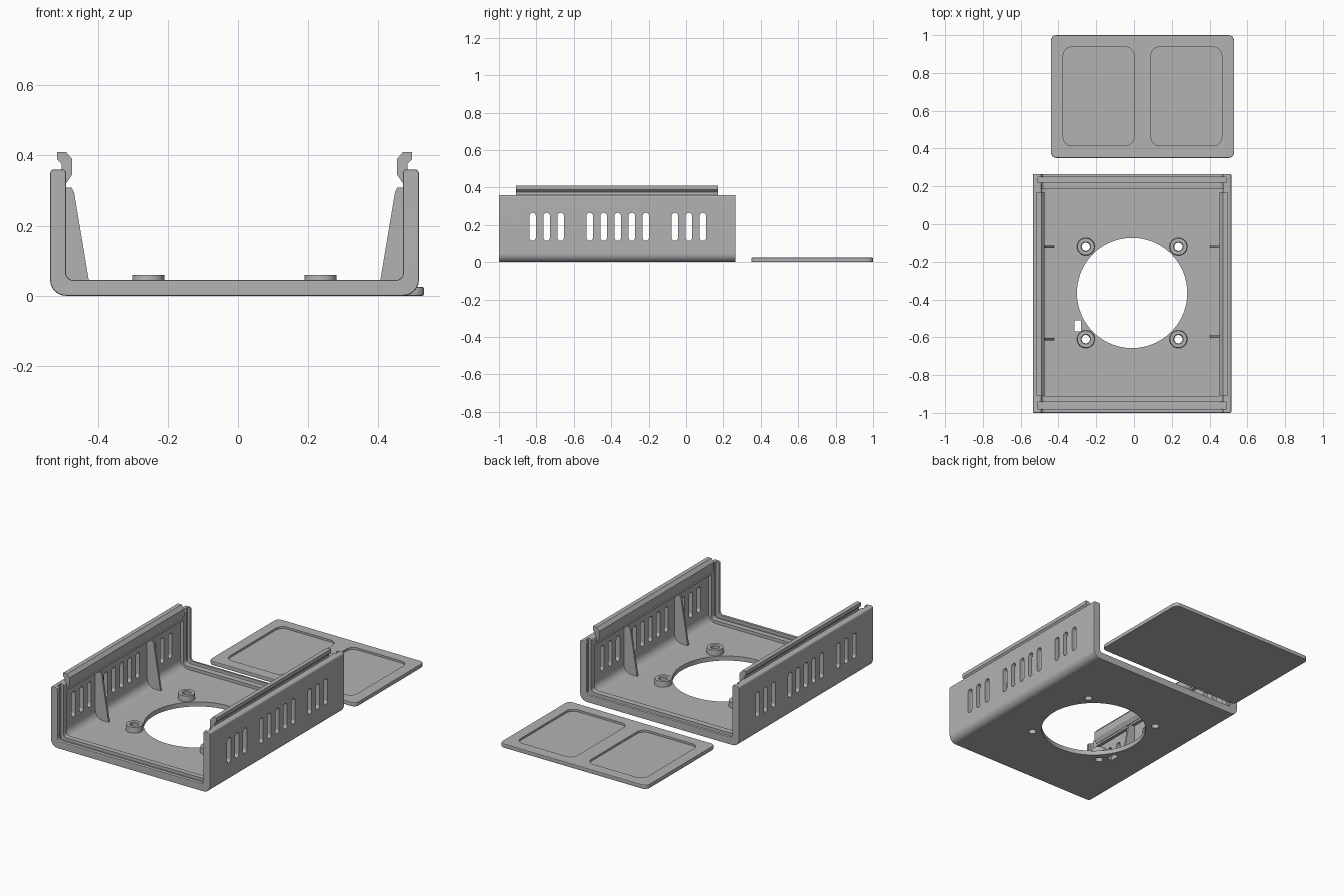
import bpy, bmesh, math
from mathutils import Vector

if "Cube" in bpy.data.objects:
    bpy.data.objects.remove(bpy.data.objects["Cube"])

CX, CY = -0.01, -0.365          # middle of the tray
FRONT, BACK = -1.0, 0.265       # tray ends

grey = bpy.data.materials.new("plain grey")
grey.use_nodes = True
grey.diffuse_color = (0.45, 0.45, 0.45, 1)
grey.node_tree.nodes["Principled BSDF"].inputs["Base Color"].default_value = grey.diffuse_color


def fillet(corners, seg=6):
    """Outline from (a, b, radius) corners."""
    out = []
    n = len(corners)
    for i, (a, b, r) in enumerate(corners):
        p = Vector((a, b))
        if r == 0:
            out.append(p)
            continue
        u = (Vector(corners[i - 1][:2]) - p).normalized()
        v = (Vector(corners[(i + 1) % n][:2]) - p).normalized()
        half = u.angle(v) / 2
        c = p + (u + v).normalized() * r / math.sin(half)
        s = p + u * r / math.tan(half) - c
        e = p + v * r / math.tan(half) - c
        start = math.atan2(s.y, s.x)
        turn = (math.atan2(e.y, e.x) - start + math.pi) % math.tau - math.pi
        for k in range(seg + 1):
            t = start + turn * k / seg
            out.append(c + Vector((math.cos(t), math.sin(t))) * r)
    return out


def box(a0, a1, b0, b1, r=0, seg=6):
    return fillet([(a0, b0, r), (a1, b0, r), (a1, b1, r), (a0, b1, r)], seg)


def circle(a, b, r, n=32):
    return [Vector((a + r * math.cos(math.tau * k / n), b + r * math.sin(math.tau * k / n)))
            for k in range(n)]


def mesh_object(name, bm):
    bmesh.ops.recalc_face_normals(bm, faces=bm.faces)
    me = bpy.data.meshes.new(name)
    bm.to_mesh(me)
    bm.free()
    me.materials.append(grey)
    ob = bpy.data.objects.new(name, me)
    bpy.context.collection.objects.link(ob)
    return ob


def prism(name, axis, parts):
    """Extrude each (outline, low, high) along an axis."""
    place = {"x": lambda p, t: (t, p[0], p[1]),
             "y": lambda p, t: (p[0], t, p[1]),
             "z": lambda p, t: (p[0], p[1], t)}[axis]
    bm = bmesh.new()
    for outline, low, high in parts:
        a = [bm.verts.new(place(p, low)) for p in outline]
        b = [bm.verts.new(place(p, high)) for p in outline]
        bm.faces.new(a)
        bm.faces.new(b[::-1])
        n = len(a)
        for i in range(n):
            j = (i + 1) % n
            bm.faces.new((a[i], b[i], b[j], a[j]))
    return mesh_object(name, bm)


def apply(ob, kind, **settings):
    mod = ob.modifiers.new(kind.lower(), kind)
    for key, value in settings.items():
        setattr(mod, key, value)
    bpy.context.view_layer.objects.active = ob
    bpy.ops.object.modifier_apply(modifier=mod.name)


def soften(ob, width):
    apply(ob, "BEVEL", width=width, segments=2, limit_method="ANGLE",
          angle_limit=math.radians(60), use_clamp_overlap=False)


def cut(ob, cutter):
    apply(ob, "BOOLEAN", object=cutter, operation="DIFFERENCE", solver="EXACT")
    bpy.data.objects.remove(cutter)


def smooth(ob):
    bpy.ops.object.select_all(action="DESELECT")
    ob.select_set(True)
    bpy.context.view_layer.objects.active = ob
    bpy.ops.object.shade_smooth_by_angle(angle=math.radians(30))
    ob.modifiers.new("even shading", "WEIGHTED_NORMAL").keep_sharp = True


def shift(points, side=1):
    return [(CX + side * p[0], p[1]) for p in points]


# Tray: U-shaped section with rounded outer corners
half_u = [(0.525, 0, 0.045), (0.525, 0.36, 0.012), (0.48, 0.36, 0.01), (0.48, 0.045, 0.02)]
section = half_u + [(-a, b, r) for a, b, r in reversed(half_u)]
tray = prism("tray", "y", [(shift(fillet(section)), FRONT, BACK)])
soften(tray, 0.005)

# Panel grooves near both ends
groove = shift(box(-0.497, 0.497, 0.027, 0.5))
cut(tray, prism("groove_cutter", "y", [(groove, -0.98, -0.942), (groove, 0.221, 0.25)]))

# Recessed interior with a large floor fillet
pocket = fillet([(-0.5, 0.027, 0.05), (0.5, 0.027, 0.05), (0.5, 0.31, 0), (-0.5, 0.31, 0)])
cut(tray, prism("pocket_cutter", "y", [(shift(pocket), -0.91, 0.185)]))

# Vent slots through both side walls, in groups of three, five and three
slots = []
for first, count in ((-0.82, 3), (-0.515, 5), (-0.06, 3)):
    for k in range(count):
        y = first + 0.075 * k
        slots.append((box(y - 0.017, y + 0.017, 0.115, 0.265, 0.0165, 5), -0.7, 0.7))
cut(tray, prism("slot_cutter", "x", slots))

# Floor openings: fan hole, four screw holes, cable slot
bosses = [(CX + sx * 0.245, CY + sy * 0.245) for sx in (-1, 1) for sy in (-1, 1)]
holes = [(circle(CX, CY, 0.292, 72), -0.1, 0.1)]
holes += [(circle(x, y, 0.022, 24), -0.1, 0.1) for x, y in bosses]
holes.append((box(-0.315, -0.28, -0.57, -0.51), -0.1, 0.1))
cut(tray, prism("floor_cutter", "z", holes))
smooth(tray)

# Screw bosses, slightly tapered rings
for i, (x, y) in enumerate(bosses):
    bm = bmesh.new()
    ring = [bm.verts.new((x + r, y, z)) for r, z in
            ((0.022, 0.02), (0.048, 0.02), (0.045, 0.06), (0.026, 0.06), (0.022, 0.055))]
    edges = [bm.edges.new((ring[k - 1], ring[k])) for k in range(len(ring))]
    bmesh.ops.spin(bm, geom=ring + edges, cent=(x, y, 0), axis=(0, 0, 1),
                   angle=math.tau, steps=32)
    bmesh.ops.remove_doubles(bm, verts=bm.verts, dist=0.0005)
    smooth(mesh_object(f"screw_boss_{i + 1}", bm))

# Snap rails and wall gussets, mirrored on both sides
rail = [(0.505, 0.41), (0.48, 0.41), (0.463, 0.39), (0.463, 0.345),
        (0.478, 0.322), (0.492, 0.322), (0.492, 0.375), (0.505, 0.388)]
gusset = [(0.502, 0.025), (0.412, 0.025), (0.457, 0.295), (0.464, 0.309), (0.502, 0.309)]
for side, word, ys in ((1, "left", (-0.12, -0.597)), (-1, "right", (-0.12, -0.61))):
    prism(f"{word}_snap_rail", "y", [(shift(rail, side), -0.91, 0.17)])
    for y, end in zip(ys, ("back", "front")):
        prism(f"{word}_{end}_gusset", "y", [(shift(gusset, side), y - 0.006, y + 0.006)])

# Separate cover plate with two shallow recesses
plate = prism("cover_plate", "z", [(box(-0.44, 0.53, 0.35, 1.0, 0.03), 0, 0.025)])
soften(plate, 0.005)
cut(plate, prism("recess_cutter", "z", [
    (box(x, x + 0.375, 0.415, 0.937, 0.045), 0.013, 0.1) for x in (-0.375, 0.09)]))
smooth(plate)
